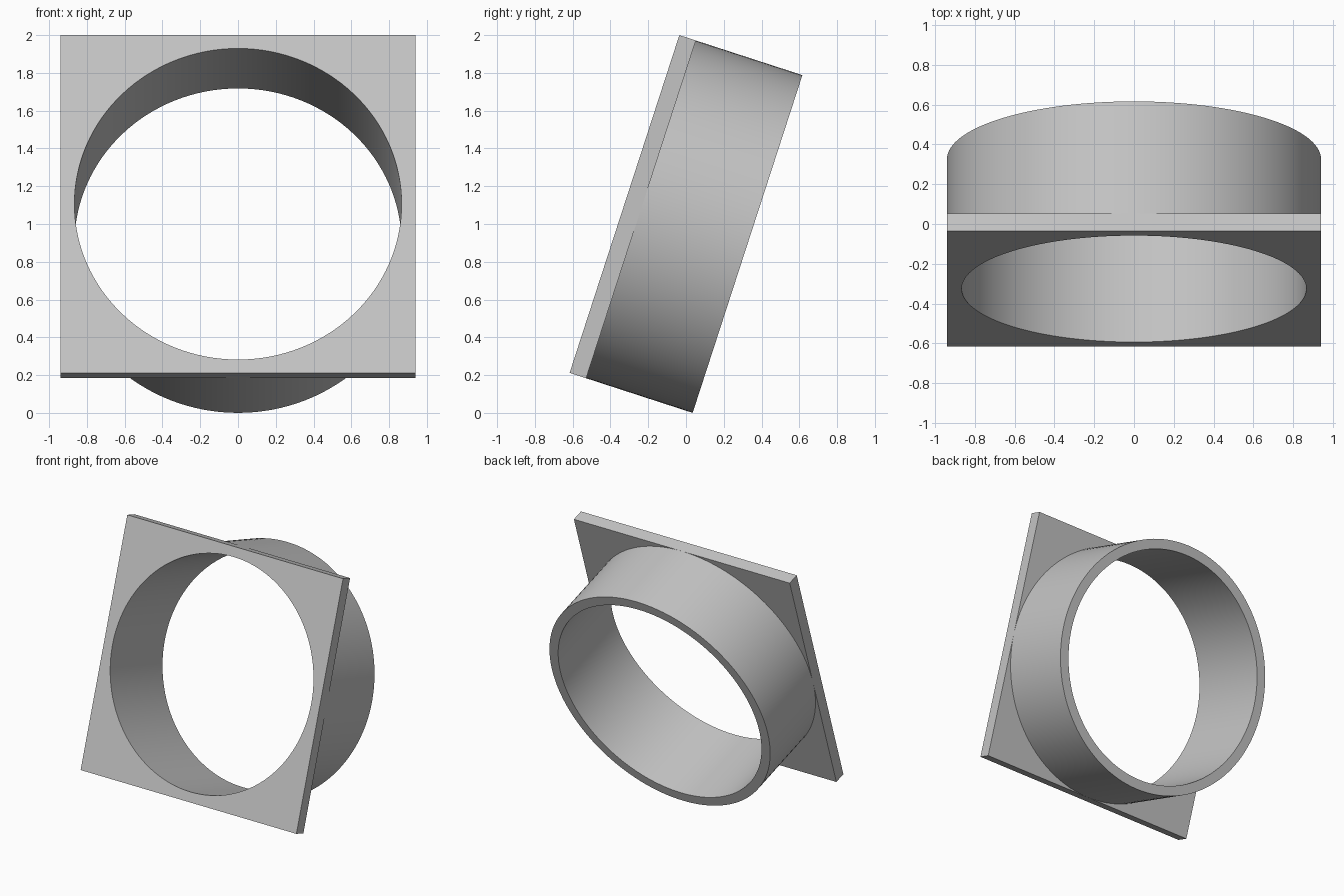
import bpy, bmesh, math

old = bpy.data.objects.get("Cube")
if old:
    bpy.data.objects.remove(old, do_unlink=True)

SIDE = 1.88          # square flange
DEPTH = 0.685        # flange plus collar
PLATE = 0.092        # flange thickness
BORE = 0.866         # inner radius
TILT = math.radians(18)
SEGMENTS = 128

grey = bpy.data.materials.new("light grey")
grey.use_nodes = True
colour = (0.55, 0.55, 0.55, 1)
grey.diffuse_color = colour
grey.node_tree.nodes["Principled BSDF"].inputs["Base Color"].default_value = colour


def loop(bm, radius, y, square=False):
    """Closed loop of vertices, round or square, in a plane across the bore."""
    verts = []
    for i in range(SEGMENTS):
        a = math.tau * i / SEGMENTS
        c, s = math.cos(a), math.sin(a)
        r = radius / max(abs(c), abs(s)) if square else radius
        verts.append(bm.verts.new((r * c, y, r * s)))
    return verts


# Square flange and round collar lofted as one closed skin
front, back, half = -DEPTH / 2, DEPTH / 2, SIDE / 2
bm = bmesh.new()
loops = [
    loop(bm, half, front, square=True),
    loop(bm, BORE, front),
    loop(bm, BORE, back),
    loop(bm, half, back),
    loop(bm, half, front + PLATE),
    loop(bm, half, front + PLATE, square=True),
]
for a, b in zip(loops, loops[1:] + loops[:1]):
    for i in range(SEGMENTS):
        j = (i + 1) % SEGMENTS
        bm.faces.new((a[i], a[j], b[j], b[i]))

# The collar touches the flange edges, so weld the touching points
bmesh.ops.remove_doubles(bm, verts=bm.verts, dist=0.0001)
bmesh.ops.recalc_face_normals(bm, faces=bm.faces)

mesh = bpy.data.meshes.new("flanged_collar")
bm.to_mesh(mesh)
bm.free()
mesh.materials.append(grey)
collar = bpy.data.objects.new("flanged_collar", mesh)
bpy.context.collection.objects.link(collar)

# Lean the top of the flange backwards
collar.location.z = 1
collar.rotation_euler.x = -TILT

bpy.ops.object.select_all(action="DESELECT")
collar.select_set(True)
bpy.context.view_layer.objects.active = collar
bpy.ops.object.shade_smooth_by_angle(angle=math.radians(30))
